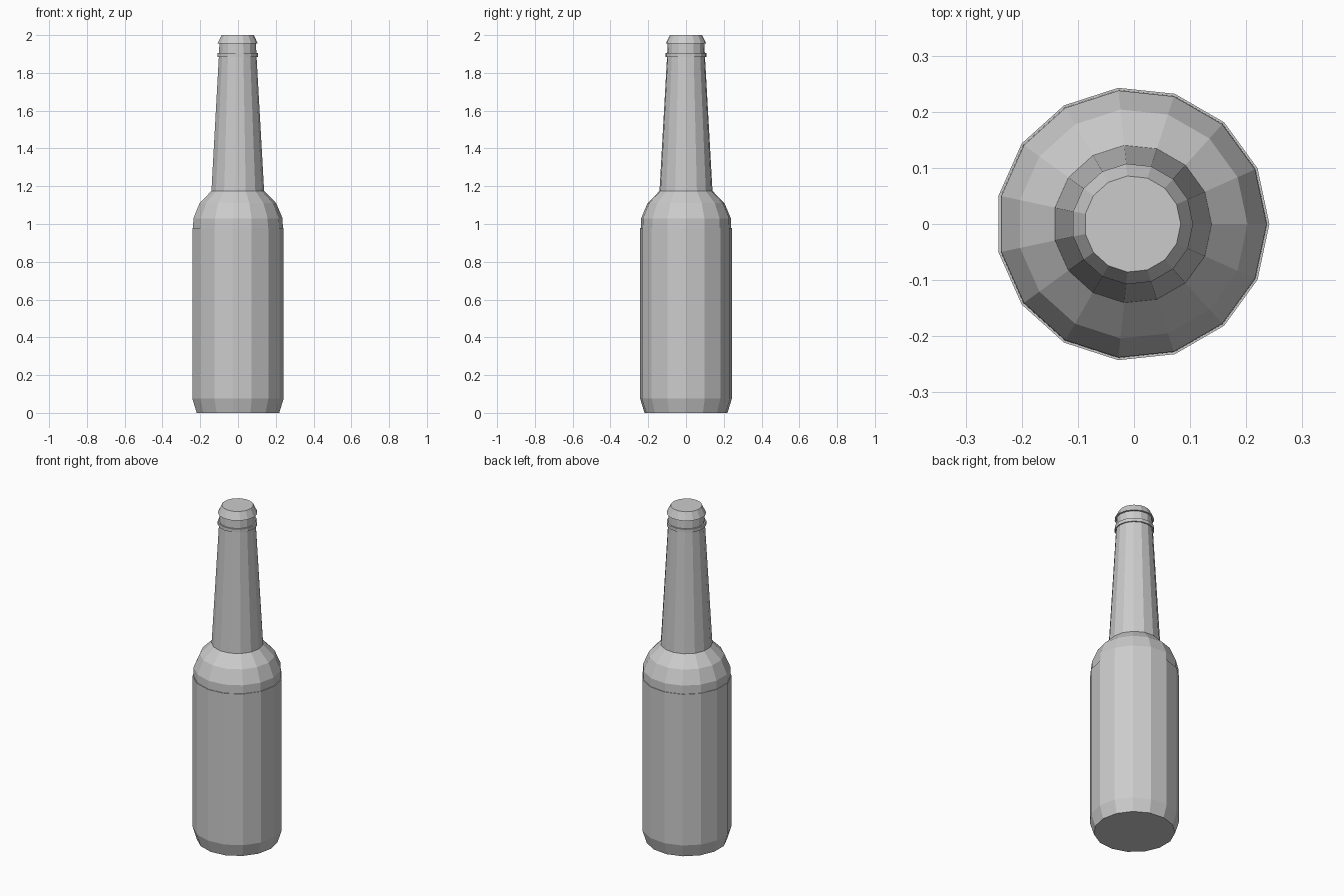
import bpy, bmesh, math

if "Cube" in bpy.data.objects:
    bpy.data.objects.remove(bpy.data.objects["Cube"])

SIDES = 15
OFFSET = -0.0027  # an odd-sided ring is slightly off-centre in x


def lathe(name, profile):
    """Closed flat-shaded solid of revolution from (radius, z) points."""
    bm = bmesh.new()
    rings = []
    for r, z in profile:
        rings.append([bm.verts.new((OFFSET + r * math.cos(2 * math.pi * i / SIDES),
                                    r * math.sin(2 * math.pi * i / SIDES), z))
                      for i in range(SIDES)])
    for a, b in zip(rings, rings[1:]):
        for i in range(SIDES):
            j = (i + 1) % SIDES
            bm.faces.new((a[i], a[j], b[j], b[i]))
    bm.faces.new(rings[0][::-1])
    bm.faces.new(rings[-1])
    mesh = bpy.data.meshes.new(name)
    bm.to_mesh(mesh)
    bm.free()
    obj = bpy.data.objects.new(name, mesh)
    bpy.context.collection.objects.link(obj)
    return obj


lathe("bottle", [
    (0.221, 0.0), (0.244, 0.075),                # chamfered base
    (0.244, 0.98), (0.240, 0.98),                # body with a fine step
    (0.239, 1.03), (0.205, 1.11), (0.141, 1.175),  # shoulder
    (0.101, 1.885),                              # tapered neck
    (0.108, 1.885), (0.108, 1.905),              # neck ring
    (0.100, 1.905), (0.098, 1.955),              # groove
    (0.108, 1.955), (0.086, 2.0),                # lip
])
